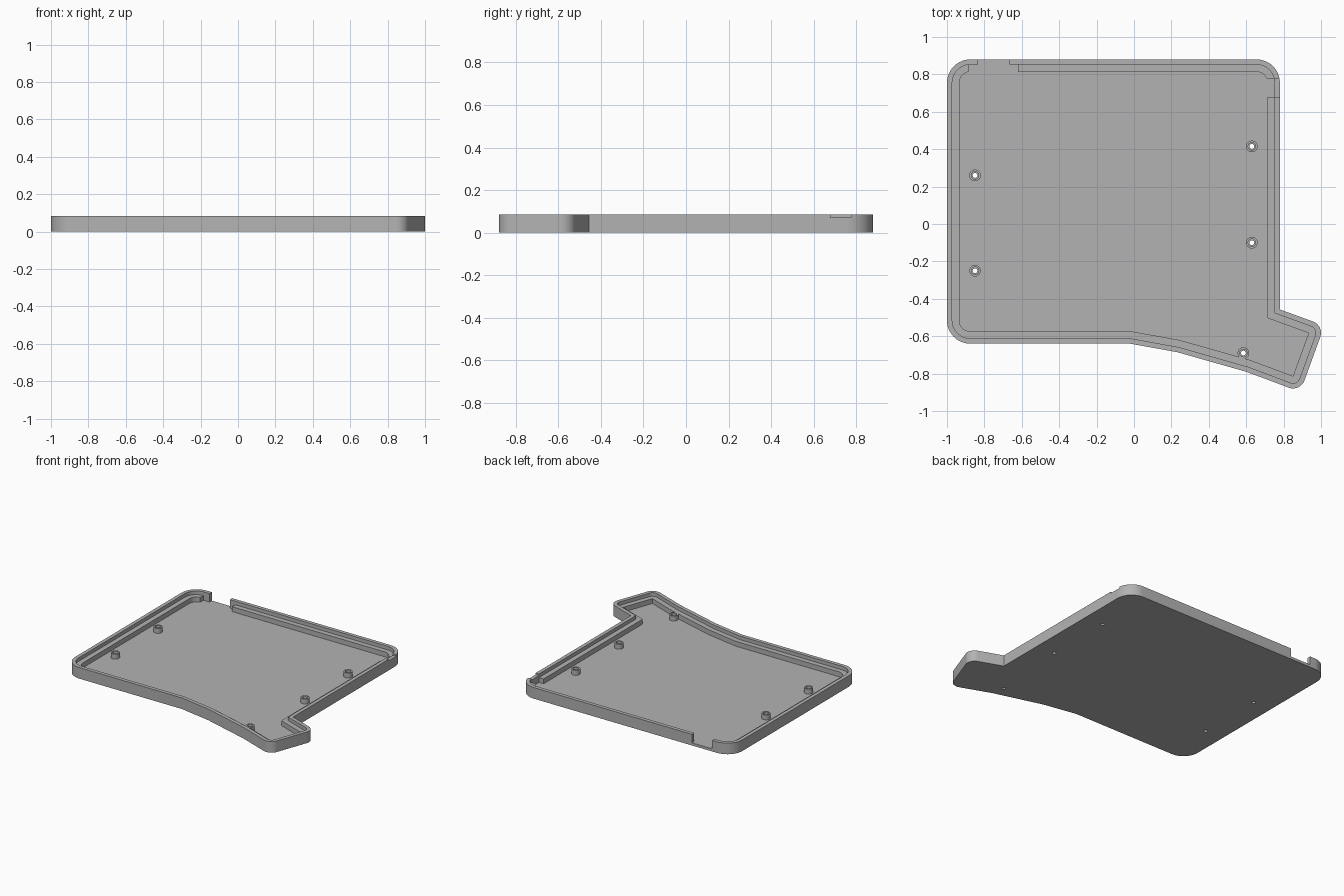
import bpy
import bmesh
import math
from mathutils import Vector

if "Cube" in bpy.data.objects:
    bpy.data.objects.remove(bpy.data.objects["Cube"])

HEIGHT, LEDGE_Z, FLOOR_Z = 0.084, 0.057, 0.02
LIP, LEDGE = 0.028, 0.066

grey = bpy.data.materials.new("case_grey")
grey.use_nodes = True
grey.diffuse_color = (0.45, 0.45, 0.45, 1)
grey.node_tree.nodes["Principled BSDF"].inputs["Base Color"].default_value = grey.diffuse_color

# Case plan, counter-clockwise: x, y, corner radius
PLAN = [(-1, -0.64, 0.125), (-0.02, -0.64, 0), (0.23, -0.685, 0), (0.60, -0.79, 0),
        (0.889, -0.898, 0.065), (1.018, -0.5435, 0.065), (0.78, -0.457, 0),
        (0.78, 0.88, 0.125), (-1, 0.88, 0.125)]


def outline(inset):
    """Plan moved inwards by inset, with its corners rounded."""
    pts = [Vector(p[:2]) for p in PLAN]
    n = len(pts)
    result = []
    for i, p in enumerate(pts):
        a = (p - pts[i - 1]).normalized()
        b = (pts[(i + 1) % n] - p).normalized()
        na, nb = Vector((-a.y, a.x)), Vector((-b.y, b.x))
        miter = (na + nb) / (1 + na.dot(nb))
        radius = max(PLAN[i][2] - inset, 0)
        if radius < 0.002:
            result.append(p + miter * inset)
            continue
        centre = p + miter * (inset + radius)
        start = math.atan2(-na.y, -na.x)
        turn = a.angle(b)
        for k in range(13):
            t = start + turn * k / 12
            result.append(centre + radius * Vector((math.cos(t), math.sin(t))))
    return result


def circle(x, y, r, n=32):
    return [Vector((x + r * math.cos(math.tau * k / n), y + r * math.sin(math.tau * k / n)))
            for k in range(n)]


def rect(x0, x1, y0, y1):
    return [Vector(p) for p in ((x0, y0), (x1, y0), (x1, y1), (x0, y1))]


def prism(name, points, z0, z1):
    bm = bmesh.new()
    base = bm.faces.new([bm.verts.new((p.x, p.y, z0)) for p in points])
    top = bmesh.ops.extrude_face_region(bm, geom=[base])["geom"]
    verts = [g for g in top if isinstance(g, bmesh.types.BMVert)]
    bmesh.ops.translate(bm, verts=verts, vec=(0, 0, z1 - z0))
    bmesh.ops.recalc_face_normals(bm, faces=bm.faces)
    mesh = bpy.data.meshes.new(name)
    bm.to_mesh(mesh)
    bm.free()
    mesh.materials.append(grey)
    obj = bpy.data.objects.new(name, mesh)
    bpy.context.collection.objects.link(obj)
    return obj


def activate(obj):
    bpy.ops.object.select_all(action="DESELECT")
    obj.select_set(True)
    bpy.context.view_layer.objects.active = obj


def cut(obj, points, z0, z1):
    cutter = prism("cutter", points, z0, z1)
    cutter.hide_render = True
    mod = obj.modifiers.new("cut", "BOOLEAN")
    mod.operation, mod.solver, mod.object = "DIFFERENCE", "EXACT", cutter
    activate(obj)
    bpy.ops.object.modifier_apply(modifier=mod.name)
    bpy.data.objects.remove(cutter)


def smooth(obj):
    activate(obj)
    bpy.ops.object.shade_smooth_by_angle(angle=math.radians(30))


# Tray with a stepped rim: thin lip above a wider ledge
tray = prism("case_tray", outline(0), 0, HEIGHT)
cut(tray, outline(LIP), LEDGE_Z, 0.2)
cut(tray, outline(LEDGE), FLOOR_Z, 0.2)

# Cable opening in the back wall, wider through the ledge
cut(tray, rect(-0.885, -0.62, 0.78, 0.88 - LIP), FLOOR_Z, 0.2)
cut(tray, rect(-0.835, -0.665, 0.78, 0.95), FLOOR_Z, 0.2)

# Shallow notch in the side wall, with the ledge removed behind it
cut(tray, rect(0.68, 0.78 - LIP, 0.68, 0.775), FLOOR_Z, 0.2)
cut(tray, rect(0.70, 0.85, 0.68, 0.775), 0.072, 0.2)

# Screw standoffs and their holes through the floor
for i, (x, y) in enumerate([(-0.85, 0.26), (-0.85, -0.25), (0.63, 0.415),
                            (0.63, -0.10), (0.585, -0.69)]):
    standoff = prism(f"standoff_{i + 1}", circle(x, y, 0.031), FLOOR_Z - 0.002, LEDGE_Z)
    cut(standoff, circle(x, y, 0.02), 0, 0.2)
    cut(tray, circle(x, y, 0.02), FLOOR_Z - 0.004, 0.2)
    cut(tray, circle(x, y, 0.013), -0.1, 0.2)
    smooth(standoff)
smooth(tray)
